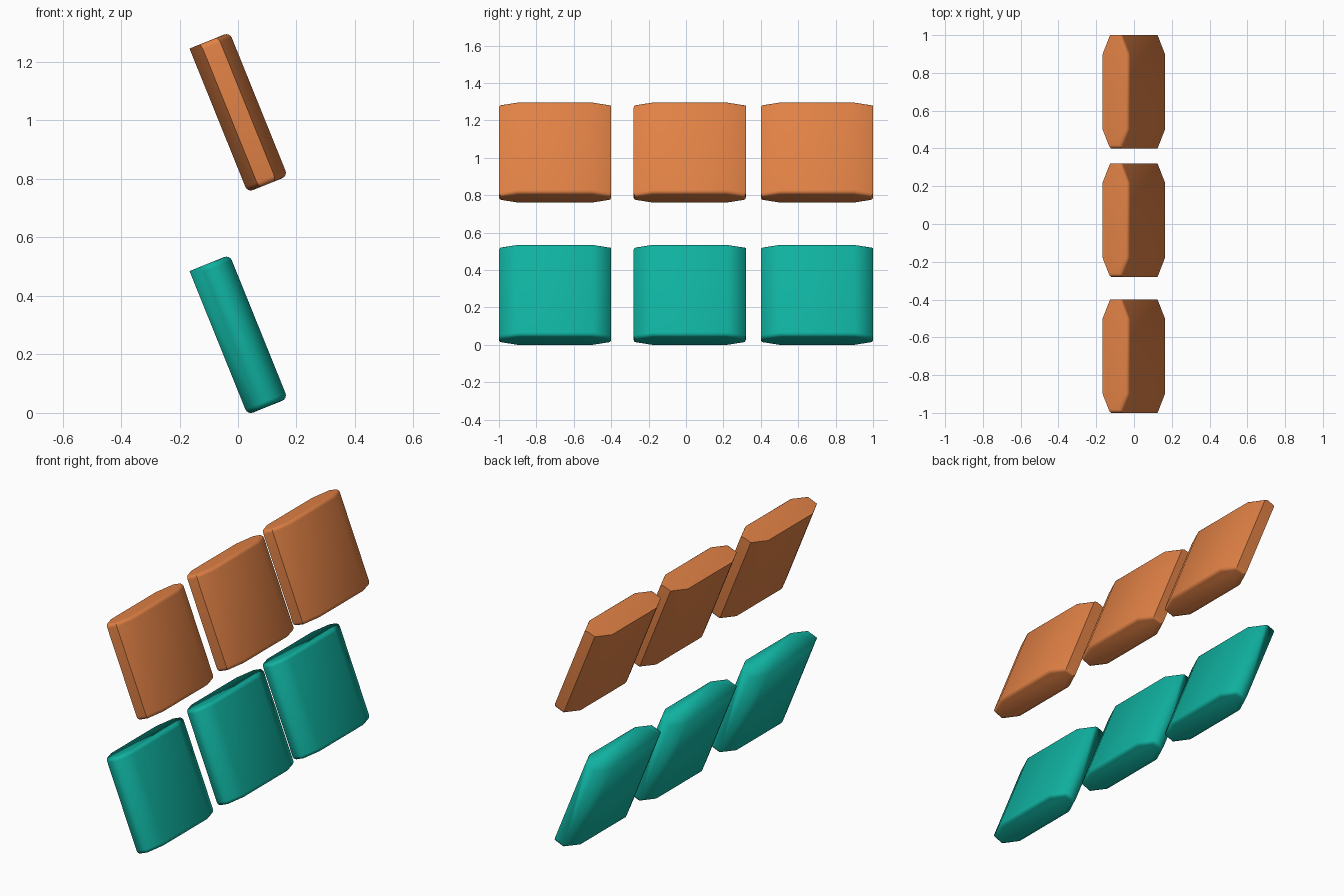
import bpy, bmesh, math
from mathutils import Matrix, Vector

if "Cube" in bpy.data.objects:
    bpy.data.objects.remove(bpy.data.objects["Cube"])

TILT = math.radians(-22)
T, L, W = 0.074, 0.265, 0.30      # half thickness, half length, half width
END, CH = 0.032, 0.10             # half end flat, chamfer along y


def material(name, rgb):
    m = bpy.data.materials.new(name)
    m.diffuse_color = (*rgb, 1)
    m.use_nodes = True
    m.node_tree.nodes["Principled BSDF"].inputs["Base Color"].default_value = m.diffuse_color
    return m


def slab(name, y, z, mat, sharp):
    bm = bmesh.new()
    # eight-sided outline extruded along the slab
    outline = [(-T, -W + CH), (-END, -W), (END, -W), (T, -W + CH),
               (T, W - CH), (END, W), (-END, W), (-T, W - CH)]
    base = bm.faces.new([bm.verts.new((u, v, -L)) for u, v in outline])
    top = bmesh.ops.extrude_face_region(bm, geom=[base])["geom"]
    bmesh.ops.translate(bm, verts=[g for g in top if isinstance(g, bmesh.types.BMVert)],
                        vec=(0, 0, 2 * L))
    bmesh.ops.recalc_face_normals(bm, faces=bm.faces)

    # round the whole bottom rim, and the front half of the top rim
    rim = []
    for e in bm.edges:
        a, b = (v.co for v in e.verts)
        mid = (a + b) / 2
        if abs(a.z - b.z) < 1e-5:
            if mid.z < 0 or mid.x > 0.01 or (mid.y < -W + 0.01):
                rim.append(e)
    bmesh.ops.bevel(bm, geom=rim, offset=0.02, offset_type='OFFSET', segments=4,
                    profile=0.5, affect='EDGES', clamp_overlap=True)
    bmesh.ops.recalc_face_normals(bm, faces=bm.faces)

    # smooth shading, upper slabs keep hard edges
    for f in bm.faces:
        f.smooth = True
    if sharp:
        for e in bm.edges:
            if e.calc_face_angle(0) > math.radians(30):
                e.smooth = False

    bm.transform(Matrix.Translation(Vector((0.002, y, z))) @ Matrix.Rotation(TILT, 4, 'Y'))
    me = bpy.data.meshes.new(name)
    bm.to_mesh(me)
    bm.free()
    me.materials.append(mat)
    bpy.context.collection.objects.link(bpy.data.objects.new(name, me))


orange = material("orange", (0.75, 0.22, 0.06))
teal = material("teal", (0.005, 0.44, 0.35))

# two rows of three tilted slabs
for i, y in enumerate((-0.70, 0.02, 0.70)):
    slab(f"lower_slab_{i + 1}", y, 0.267, teal, False)
    slab(f"upper_slab_{i + 1}", y, 1.028, orange, True)
